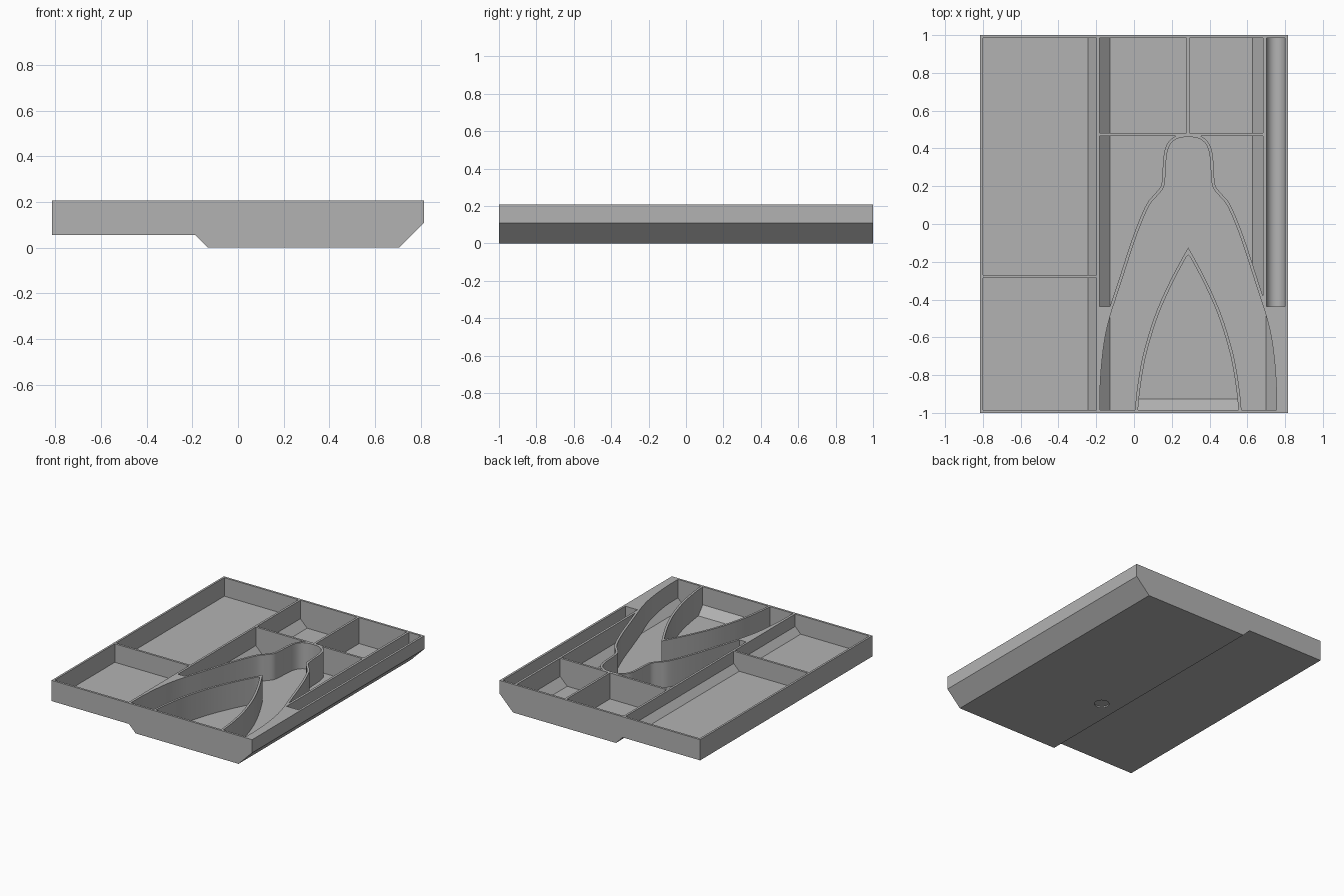
import bpy, bmesh, math
from mathutils import Vector

cube = bpy.data.objects.get("Cube")
if cube:
    bpy.data.objects.remove(cube, do_unlink=True)

WALL = 0.016
HEIGHT = 0.207
OVER = 0.3          # cutters rise above the rim
INNER_Y = 0.984
MID = 0.287         # symmetry line of the curved compartment


def prism(name, points, axis, start, end):
    """Extrude a 2D outline along one axis (0 = x, 1 = y, 2 = z)."""
    bm = bmesh.new()

    def place(p, d):
        co = list(p)
        co.insert(axis, d)
        return bm.verts.new(co)

    a = [place(p, start) for p in points]
    b = [place(p, end) for p in points]
    bm.faces.new(a)
    bm.faces.new(b)
    for i in range(len(a)):
        j = (i + 1) % len(a)
        bm.faces.new((a[i], a[j], b[j], b[i]))
    bmesh.ops.recalc_face_normals(bm, faces=bm.faces)
    mesh = bpy.data.meshes.new(name)
    bm.to_mesh(mesh)
    bm.free()
    obj = bpy.data.objects.new(name, mesh)
    bpy.context.collection.objects.link(obj)
    return obj


def combine(target, tool, operation):
    """Apply a boolean and discard the tool."""
    mod = target.modifiers.new("cut", 'BOOLEAN')
    mod.operation = operation
    mod.solver = 'EXACT'
    mod.object = tool
    graph = bpy.context.evaluated_depsgraph_get()
    mesh = bpy.data.meshes.new_from_object(target.evaluated_get(graph))
    target.modifiers.clear()
    target.data = mesh
    bpy.data.objects.remove(tool, do_unlink=True)


def smooth(points, steps=4):
    """Catmull-Rom curve through the given points."""
    p = [Vector(q) for q in points]
    p = [2 * p[0] - p[1]] + p + [2 * p[-1] - p[-2]]
    out = []
    for a, b, c, d in zip(p, p[1:], p[2:], p[3:]):
        for i in range(steps):
            t = i / steps
            out.append(0.5 * (2 * b + (c - a) * t + (2 * a - 5 * b + 4 * c - d) * t**2
                              + (3 * b - a - 3 * c + d) * t**3))
    return out + [p[-2]]


def offset(curve, dist):
    """Move a half outline sideways, away from the middle if positive."""
    out = []
    for i, q in enumerate(curve):
        t = (curve[min(i + 1, len(curve) - 1)] - curve[max(i - 1, 0)]).normalized()
        out.append(q + Vector((-t.y, t.x)) * dist)
    return out


def plan(name, half, tip):
    """Mirrored plan outline, run past the front and through the full height."""
    half = [q for q in half if q.x > 0.003]
    half.append(Vector((half[-1].x, -1.1)))
    right = [(MID + q.x, q.y) for q in half]
    left = [(MID - q.x, q.y) for q in reversed(half)]
    return prism(name, [(MID, tip)] + right + left, 2, -0.5, 0.5)


# Half outlines of the bell-shaped compartment and the pointed divider
bell_inner = smooth([(0, .461), (.05, .455), (.088, .43), (.108, .39), (.117, .33), (.122, .24),
                     (.132, .19), (.168, .145), (.205, .1), (.25, 0), (.287, -.1), (.32, -.2),
                     (.352, -.3), (.385, -.4), (.414, -.49), (.44, -.6), (.457, -.73),
                     (.466, -.86), (.467, -.984)])
bell_outer = offset(bell_inner, WALL)
point_outer = smooth([(0, -.125), (.048, -.21), (.095, -.3), (.142, -.4), (.182, -.5), (.214, -.6),
                      (.241, -.7), (.26, -.8), (.274, -.9), (.282, -.984)])
point_inner = offset(point_outer, -WALL)

# Outer body with stepped and chamfered underside
tray = prism("compartment_tray", [(-.815, .055), (-.186, .055), (-.131, 0), (.705, 0),
                                  (.815, .11), (.815, HEIGHT), (-.815, HEIGHT)], 1, -1, 1)

# Two left compartments with a scoop along the inner wall
side_profile = [(-.8, OVER), (-.8, .071), (-.243, .071), (-.198, .116), (-.198, OVER)]
cutters = [prism("side_cutter", side_profile, 1, a, b)
           for a, b in ((-INNER_Y, -.287), (-.271, INNER_Y))]

# Two back compartments split by a thin divider
deep_profile = [(-.182, OVER), (-.182, .071), (-.127, .016), (.627, .016), (.684, .073), (.684, OVER)]
back = prism("back_cutter", deep_profile, 1, .483, INNER_Y)
combine(back, prism("back_divider", [(MID - .008, 0), (MID + .008, 0), (MID + .008, 1.1),
                                     (MID - .008, 1.1)], 2, -.5, .5), 'DIFFERENCE')
cutters.append(back)

# Compartments either side of the bell wall
flank = prism("flank_cutter", deep_profile, 1, -.437, .467)
combine(flank, plan("bell_wall", bell_outer, .477), 'DIFFERENCE')
cutters.append(flank)

# Bell compartment around the pointed divider
bell = plan("bell_cutter", bell_inner, .461)
combine(bell, prism("bell_floor", [(-.25, OVER), (-.25, .071), (-.182, .071), (-.127, .016),
                                   (.699, .016), (.8, .117), (.8, OVER)], 1, -INNER_Y, .6), 'INTERSECT')
combine(bell, plan("point_wall", point_outer, -.125), 'DIFFERENCE')
cutters.append(bell)

# Pointed compartment with a sloped front
point = plan("point_cutter", point_inner, -.163)
combine(point, prism("point_floor", [(-INNER_Y, OVER), (-INNER_Y, .074), (-.926, .016), (.2, .016),
                                     (.2, OVER)], 0, -.4, .9), 'INTERSECT')
cutters.append(point)

# Round-bottomed trough
arc = [(.75 - .049 * math.cos(math.pi * i / 24), .137 - .049 * math.sin(math.pi * i / 24))
       for i in range(25)]
cutters.append(prism("trough_cutter", [(.701, OVER)] + arc + [(.799, OVER)], 1, -.437, INNER_Y))

# Shallow round recess under the floor
ring = [(.005 + .05 * math.cos(math.tau * i / 32), -.335 + .05 * math.sin(math.tau * i / 32))
        for i in range(32)]
cutters.append(prism("recess_cutter", ring, 2, -.1, .009))

for cutter in cutters:
    combine(tray, cutter, 'DIFFERENCE')

# Plain grey finish
grey = bpy.data.materials.new("grey_plastic")
grey.use_nodes = True
colour = (0.45, 0.45, 0.45, 1)
grey.diffuse_color = colour
grey.node_tree.nodes["Principled BSDF"].inputs["Base Color"].default_value = colour
tray.data.materials.clear()
tray.data.materials.append(grey)

bpy.ops.object.select_all(action='DESELECT')
tray.select_set(True)
bpy.context.view_layer.objects.active = tray
bpy.ops.object.shade_smooth_by_angle(angle=math.radians(25))
